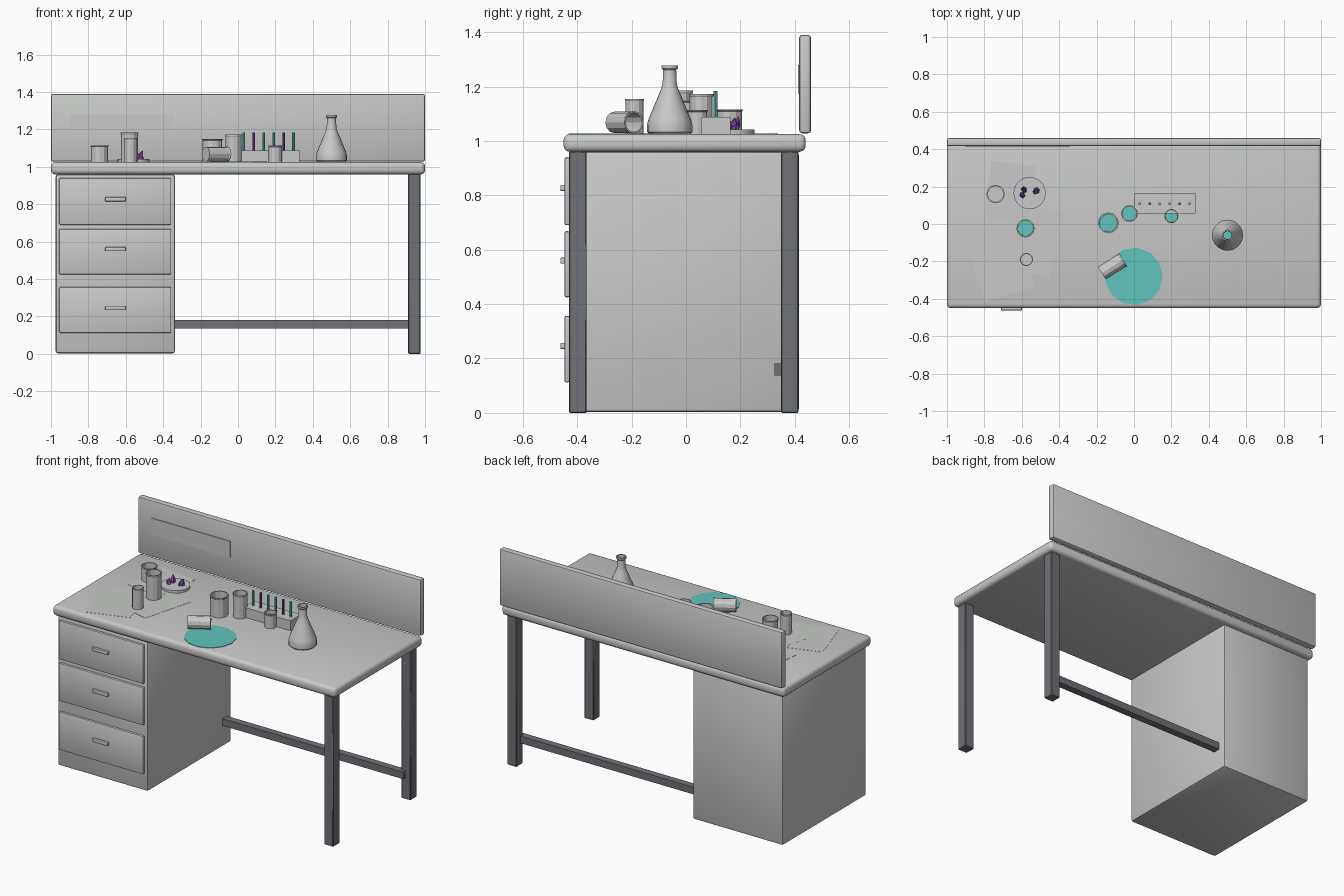
import bpy, bmesh, math
from mathutils import Vector

if "Cube" in bpy.data.objects:
    bpy.data.objects.remove(bpy.data.objects["Cube"])


def material(name, rgb):
    m = bpy.data.materials.new(name)
    m.diffuse_color = (*rgb, 1)
    m.use_nodes = True
    m.node_tree.nodes["Principled BSDF"].inputs["Base Color"].default_value = m.diffuse_color
    return m


GREY = material("light_grey", (0.58, 0.59, 0.58))
DARK = material("dark_grey", (0.165, 0.168, 0.185))
TEAL = material("teal", (0.12, 0.56, 0.51))
PURPLE = material("purple", (0.20, 0.06, 0.36))
TOP = 1.025  # height of the work surface


def finish(name, bm, mat, smooth=None):
    bmesh.ops.recalc_face_normals(bm, faces=bm.faces)
    me = bpy.data.meshes.new(name)
    bm.to_mesh(me)
    bm.free()
    me.materials.append(mat)
    ob = bpy.data.objects.new(name, me)
    bpy.context.collection.objects.link(ob)
    if smooth:
        bpy.ops.object.select_all(action='DESELECT')
        ob.select_set(True)
        bpy.context.view_layer.objects.active = ob
        bpy.ops.object.shade_smooth_by_angle(angle=math.radians(smooth))
    return ob


def box(name, x, y, z, mat=GREY, bevel=0.0, segments=2):
    """Box from (min, max) ranges with rounded edges."""
    bm = bmesh.new()
    bmesh.ops.create_cube(bm, size=1)
    for v in bm.verts:
        v.co = Vector([(r[0] + r[1]) / 2 + c * (r[1] - r[0]) for r, c in zip((x, y, z), v.co)])
    if bevel:
        bmesh.ops.bevel(bm, geom=bm.edges[:], offset=bevel, segments=segments,
                        profile=0.5, affect='EDGES')
    return finish(name, bm, mat, 40 if bevel else None)


def lathe(name, profile, loc, sides, mat=GREY, smooth=None):
    """Turn (radius, height) points around z; zero radius closes an end."""
    bm = bmesh.new()
    rings = []
    for r, z in profile:
        if r == 0:
            rings.append([bm.verts.new((0, 0, z))] * sides)
        else:
            rings.append([bm.verts.new((r * math.cos(2 * math.pi * i / sides),
                                        r * math.sin(2 * math.pi * i / sides), z))
                          for i in range(sides)])
    for a, b in zip(rings, rings[1:]):
        for i in range(sides):
            j = (i + 1) % sides
            bm.faces.new(dict.fromkeys((a[i], a[j], b[j], b[i])))
    ob = finish(name, bm, mat, smooth)
    ob.location = loc
    return ob


def beaker(name, x, y, r, h, liquid=0.0, sides=12):
    """Open vessel with a slim rim and optional liquid."""
    w = r * 0.86
    ob = lathe(name, [(0, 0), (r * .94, 0), (r * .94, h * .93), (r, h * .96), (r, h),
                      (w, h), (w, 0.008), (0, 0.008)], (x, y, TOP), sides)
    if liquid:
        lathe(name + "_liquid", [(0, 0.01), (w * .99, 0.01), (w * .99, h * liquid),
                                 (0, h * liquid)], (x, y, TOP), sides, TEAL)
    return ob


def sheet(name, cx, cy, w, d, angle, z):
    """Thin sheet of paper lying on the surface."""
    ob = box(name, (-w / 2, w / 2), (-d / 2, d / 2), (0, 0.001))
    ob.location = (cx, cy, z)
    ob.rotation_euler.z = math.radians(angle)


# Desk body
box("table_top", (-1, 1), (-0.45, 0.44), (0.96, TOP), bevel=0.022, segments=3)
box("back_board", (-1, 1), (0.416, 0.46), (TOP + 0.003, 1.39), bevel=0.011)
box("back_board_panel", (-0.90, -0.345), (0.411, 0.418), (1.175, 1.28))
box("cabinet", (-0.975, -0.337), (-0.43, 0.415), (0.003, 0.96), bevel=0.012)

# Drawers with handles
for i, (lo, hi) in enumerate(((0.69, 0.94), (0.425, 0.668), (0.112, 0.357))):
    box(f"drawer_{i}", (-0.957, -0.357), (-0.447, -0.428), (lo, hi), bevel=0.007)
    mid = (0.827, 0.56, 0.246)[i]
    box(f"drawer_handle_{i}", (-0.71, -0.60), (-0.462, -0.445), (mid - .011, mid + .011),
        bevel=0.003)

# Legs and rear rail
for name, y in (("front_leg", -0.43), ("back_leg", 0.349)):
    box(name, (0.91, 0.975), (y, y + 0.065), (0, 0.962), DARK, bevel=0.004, segments=1)
box("rear_rail", (-0.34, 0.94), (0.325, 0.37), (0.137, 0.182), DARK)

# Papers
sheet("paper_left", -0.715, -0.213, 0.28, 0.34, 18, TOP + 0.0004)
sheet("paper_middle", -0.545, -0.08, 0.28, 0.355, -15, TOP + 0.0008)
sheet("paper_rear", -0.66, 0.17, 0.24, 0.31, -7, TOP + 0.0012)

# Beakers
beaker("beaker_rear_left", -0.74, 0.16, 0.049, 0.09)
beaker("beaker_tall_left", -0.58, -0.023, 0.049, 0.16, 0.45)
beaker("beaker_small_left", -0.575, -0.19, 0.035, 0.13)
beaker("beaker_wide", -0.137, 0.006, 0.056, 0.125, 0.45)
beaker("beaker_tall_middle", -0.024, 0.056, 0.045, 0.147, 0.45)
beaker("beaker_small_right", 0.2, 0.042, 0.038, 0.088, 0.45)

# Tipped beaker and its puddle
tipped = beaker("tipped_beaker", 0, 0, 0.042, 0.135)
ang = math.radians(32)
axis = Vector((math.cos(ang), math.sin(ang), 0))
tipped.rotation_euler = axis.to_track_quat('Z', 'Y').to_euler()
tipped.location = Vector((-0.115, -0.227, TOP + 0.043)) - axis * 0.0675
lathe("puddle", [(0, 0), (0.154, 0), (0.154, 0.003), (0, 0.003)], (0, -0.28, TOP), 13, TEAL)

# Conical flask
lathe("flask", [(0, 0), (0.075, 0), (0.083, 0.008), (0.083, 0.035), (0.078, 0.055),
                (0.032, 0.165), (0.026, 0.185), (0.024, 0.235), (0.030, 0.242), (0.030, 0.253),
                (0.023, 0.253), (0.021, 0.185), (0.026, 0.165), (0.070, 0.055),
                (0.070, 0.01), (0, 0.01)], (0.5, -0.06, TOP), 20, GREY, 30)
lathe("flask_liquid", [(0, 0.012), (0.066, 0.012), (0.066, 0.055), (0.042, 0.115), (0, 0.115)],
      (0.5, -0.06, TOP), 20, TEAL)

# Tube rack
box("tube_rack", (0, 0.33), (0.057, 0.163), (TOP, 1.088))
for i in range(6):
    lathe(f"tube_{i}", [(0, 0), (0.0075, 0), (0.0075, 0.13), (0, 0.13)],
          (0.031 + i * 0.0533, 0.108, 1.053), 8, PURPLE if i in (1, 4) else TEAL)

# Dish with crystals
lathe("dish", [(0, 0), (0.086, 0), (0.086, 0.017), (0, 0.017)], (-0.558, 0.165, TOP), 24, GREY, 30)
for i, (x, y, tilt, turn, h) in enumerate(((-0.595, 0.150, 25, 200, .04), (-0.585, 0.178, -20, 30, .055),
                                           (-0.530, 0.172, 25, 110, .055), (-0.515, 0.180, -25, 80, .04))):
    c = lathe(f"crystal_{i}", [(0, 0), (0.013, 0), (0.015, h * .5), (0, h)],
              (x, y, TOP + 0.013), 5, PURPLE)
    c.rotation_euler = (math.radians(tilt), 0, math.radians(turn))
